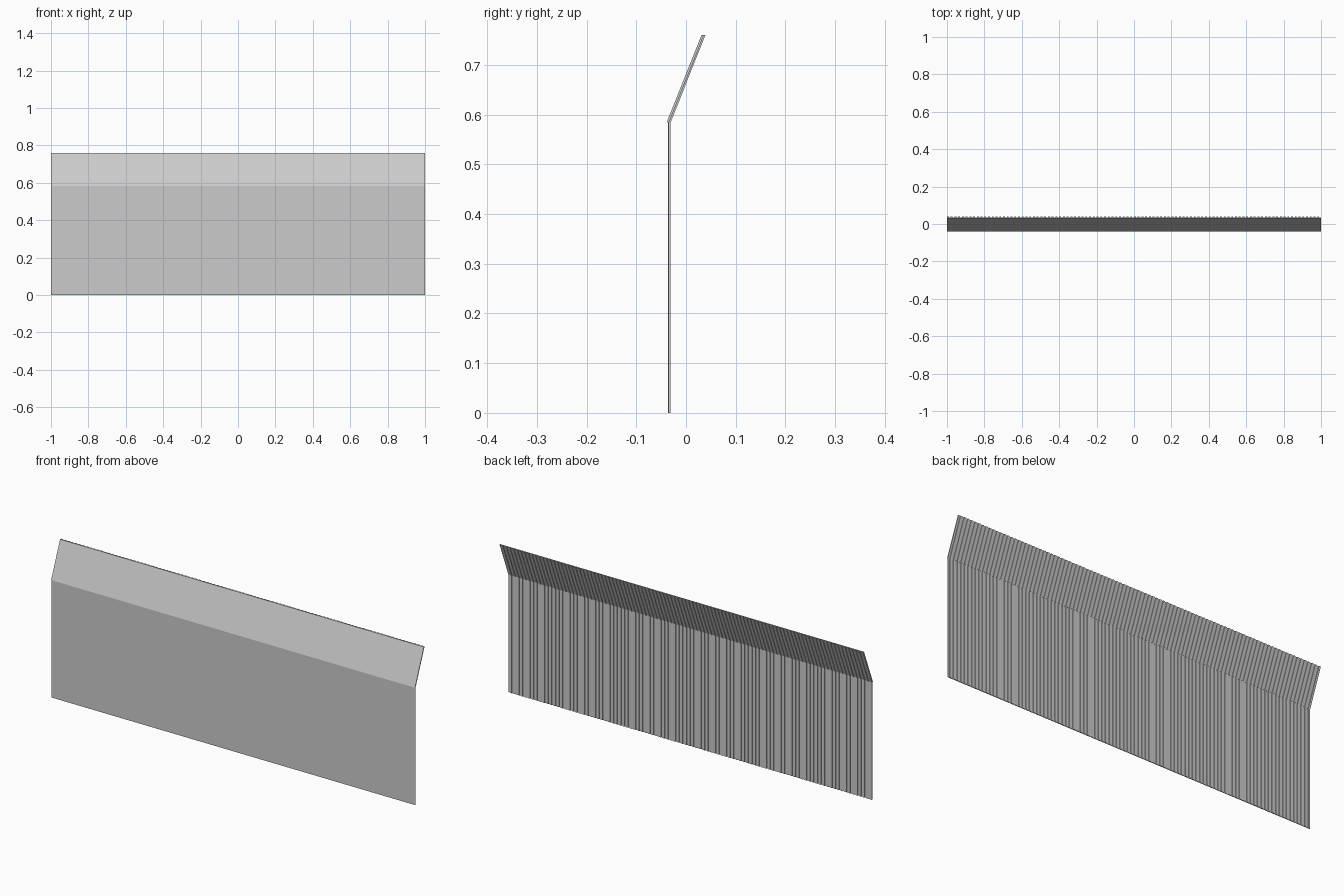
import bpy, bmesh

if "Cube" in bpy.data.objects:
    bpy.data.objects.remove(bpy.data.objects["Cube"])

RIBS = 100
PITCH = 2.0 / RIBS


def ribbed_panel(name, z0, z1, front0, front1, base, depth):
    """Flat-fronted sheet with vertical square ribs behind, sheared from front0 to front1."""
    # Comb-shaped cross-section: (x, offset behind the front face)
    outline = [(1, 0), (-1, 0)]
    for i in range(RIBS):
        x = -1 + i * PITCH
        outline += [(x, base + depth), (x + PITCH / 2, base + depth),
                    (x + PITCH / 2, base), (x + PITCH, base)]
    bm = bmesh.new()
    low = [bm.verts.new((x, front0 + y, z0)) for x, y in outline]
    high = [bm.verts.new((x, front1 + y, z1)) for x, y in outline]
    n = len(outline)
    for i in range(n):
        j = (i + 1) % n
        bm.faces.new((low[i], low[j], high[j], high[i]))
    caps = [bm.faces.new(low), bm.faces.new(high)]
    bmesh.ops.triangulate(bm, faces=caps)
    bmesh.ops.recalc_face_normals(bm, faces=bm.faces)
    mesh = bpy.data.meshes.new(name)
    bm.to_mesh(mesh)
    bm.free()
    obj = bpy.data.objects.new(name, mesh)
    bpy.context.collection.objects.link(obj)
    return obj


# Upright lower sheet
ribbed_panel("lower_panel", 0, 0.585, -0.0365, -0.0365, 0.002, 0.003)
# Upper sheet leaning back
ribbed_panel("upper_panel", 0.584, 0.76, -0.039, 0.031, 0.005, 0.003)
